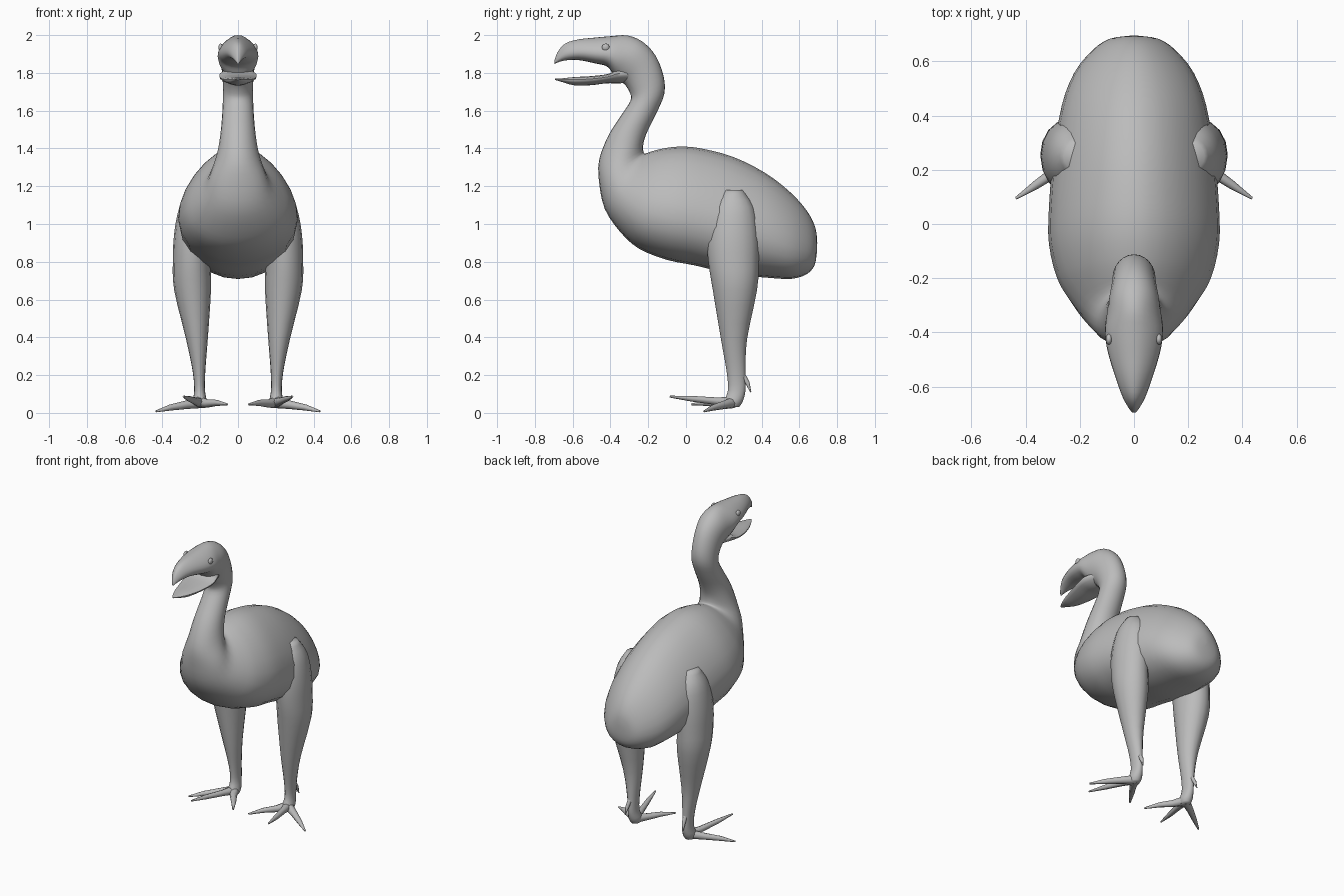
import bpy
import bmesh
import math

cube = bpy.data.objects.get("Cube")
if cube:
    bpy.data.objects.remove(cube, do_unlink=True)

grey = bpy.data.materials.new("plain grey")
grey.use_nodes = True
colour = (0.5, 0.5, 0.5, 1)
grey.diffuse_color = colour
grey.node_tree.nodes["Principled BSDF"].inputs["Base Color"].default_value = colour


def catmull(a, b, c, d, t):
    return (b + (c - a) * t / 2 + (a - 2.5 * b + 2 * c - d / 2) * t ** 2
            + (1.5 * (b - c) + (d - a) / 2) * t ** 3)


def smooth_sections(sections, steps):
    """Add interpolated cross-sections between the given ones."""
    result = []
    last = len(sections) - 1
    for i in range(last):
        near = [sections[max(0, min(last, i + j))] for j in (-1, 0, 1, 2)]
        for s in range(steps):
            result.append([catmull(*values, s / steps) for values in zip(*near)])
    return result + [sections[-1]]


def finish(obj, mirrored=False):
    obj.data.materials.append(grey)
    if mirrored:
        obj.modifiers.new("Mirror", "MIRROR")
    return obj


def loft(name, sections, sides=24, steps=3, mirrored=False):
    """Skin sections: back y, z, front y, z, half width, low bulge, centre x."""
    bm = bmesh.new()
    rings = []
    for ya, za, yb, zb, width, bulge, cx in smooth_sections(sections, steps):
        ring = []
        for i in range(sides):
            angle = math.tau * i / sides
            c, s = math.cos(angle), math.sin(angle)
            x = cx + width * s * (1 - bulge * c)
            y = (ya + yb) / 2 + (ya - yb) / 2 * c
            z = (za + zb) / 2 + (za - zb) / 2 * c
            ring.append(bm.verts.new((x, y, z)))
        rings.append(ring)
    for low, high in zip(rings, rings[1:]):
        for i in range(sides):
            j = (i + 1) % sides
            bm.faces.new((low[i], low[j], high[j], high[i]))
    bm.faces.new(rings[0])
    bm.faces.new(rings[-1])
    bmesh.ops.recalc_face_normals(bm, faces=bm.faces)
    mesh = bpy.data.meshes.new(name)
    bm.to_mesh(mesh)
    bm.free()
    obj = bpy.data.objects.new(name, mesh)
    bpy.context.collection.objects.link(obj)
    bpy.ops.object.select_all(action="DESELECT")
    obj.select_set(True)
    bpy.context.view_layer.objects.active = obj
    bpy.ops.object.shade_smooth_by_angle(angle=math.radians(60))
    return finish(obj, mirrored)


def toe(name, points):
    """Tapered round claw through points of x, y, z, radius."""
    curve = bpy.data.curves.new(name, "CURVE")
    curve.dimensions = "3D"
    curve.bevel_depth = 1
    curve.bevel_resolution = 2
    curve.use_fill_caps = True
    spline = curve.splines.new("POLY")
    spline.points.add(len(points) - 1)
    for point, (x, y, z, radius) in zip(spline.points, points):
        point.co = (x, y, z, 1)
        point.radius = radius
    spline.use_smooth = True
    obj = bpy.data.objects.new(name, curve)
    bpy.context.collection.objects.link(obj)
    return finish(obj, True)


def centred(sections, bulge):
    return [(*section, bulge, 0) for section in sections]


# Body, neck, head and upper beak are one continuous skin
torso = [
    (.695, .9, .692, .84, .02), (.685, .98, .68, .78, .09),
    (.64, 1.07, .64, .735, .15), (.55, 1.17, .56, .71, .215),
    (.42, 1.27, .44, .715, .26), (.25, 1.355, .24, .735, .29),
    (.08, 1.4, .05, .78, .305), (-.03, 1.41, -.1, .81, .305),
    (-.12, 1.4, -.25, .87, .275), (-.18, 1.385, -.35, .96, .225),
    (-.21, 1.375, -.43, 1.08, .17), (-.225, 1.38, -.46, 1.22, .135),
]
neck = [
    (-.225, 1.43, -.46, 1.34, .108), (-.2, 1.5, -.41, 1.47, .092),
    (-.15, 1.6, -.34, 1.58, .083), (-.115, 1.69, -.295, 1.65, .08),
    (-.118, 1.78, -.295, 1.69, .08), (-.16, 1.89, -.325, 1.74, .085),
    (-.23, 1.965, -.36, 1.76, .095),
]
upper_beak = [
    (-.31, 1.998, -.39, 1.8, .102), (-.39, 1.995, -.42, 1.835, .104),
    (-.48, 1.987, -.48, 1.85, .092), (-.57, 1.977, -.57, 1.868, .065),
    (-.64, 1.955, -.64, 1.866, .04), (-.68, 1.91, -.68, 1.855, .018),
    (-.695, 1.87, -.695, 1.848, .006),
]
loft("body_neck_and_head", centred(torso, .25) + centred(neck, 0) + centred(upper_beak, .25))

# Lower beak, hinged inside the head
jaw = [
    (-.3, 1.82, -.3, 1.75, .07), (-.36, 1.82, -.36, 1.744, .092),
    (-.41, 1.795, -.42, 1.745, .095), (-.5, 1.783, -.5, 1.735, .08),
    (-.59, 1.778, -.59, 1.734, .055), (-.65, 1.772, -.65, 1.75, .03),
    (-.694, 1.769, -.694, 1.763, .005),
]
loft("lower_beak", centred(jaw, -.3), sides=16)

# Thigh, shank and ankle: back y, front y, height, outer x, inner x
leg = [
    (.3, .2, 1.18, .26, .16), (.36, .14, 1.09, .31, .14),
    (.385, .11, .95, .338, .13), (.385, .118, .8, .345, .145),
    (.376, .142, .65, .338, .143), (.323, .185, .39, .275, .16),
    (.315, .215, .22, .24, .173), (.315, .222, .12, .232, .175),
    (.3, .2, .06, .24, .165), (.28, .21, .03, .23, .175),
]
loft("legs", [(back, z, front, z, (outer - inner) / 2, 0, (outer + inner) / 2)
              for back, front, z, outer, inner in leg], sides=16, mirrored=True)

# Three spread front toes and a small rear claw on each foot
toe("outer_toes", [(.2, .25, .055, .03), (.28, .2, .042, .022),
                   (.36, .145, .028, .016), (.435, .095, .008, .005)])
toe("middle_toes", [(.2, .25, .055, .03), (.225, .16, .062, .02),
                    (.26, .03, .075, .015), (.288, -.085, .086, .005)])
toe("inner_toes", [(.2, .25, .055, .03), (.16, .18, .05, .022),
                   (.11, .11, .053, .016), (.057, .03, .045, .005)])
toe("rear_claws", [(.205, .295, .21, .015), (.21, .325, .16, .012),
                   (.215, .343, .11, .003)])

# Eyes
bpy.ops.mesh.primitive_uv_sphere_add(segments=16, ring_count=8, radius=.02,
                                     location=(0, 0, 0))
eyes = bpy.context.object
eyes.name = "eyes"
for vertex in eyes.data.vertices:
    vertex.co.x = vertex.co.x * .6 + .092
    vertex.co.y -= .425
    vertex.co.z += 1.935
bpy.ops.object.shade_smooth()
finish(eyes, True)
